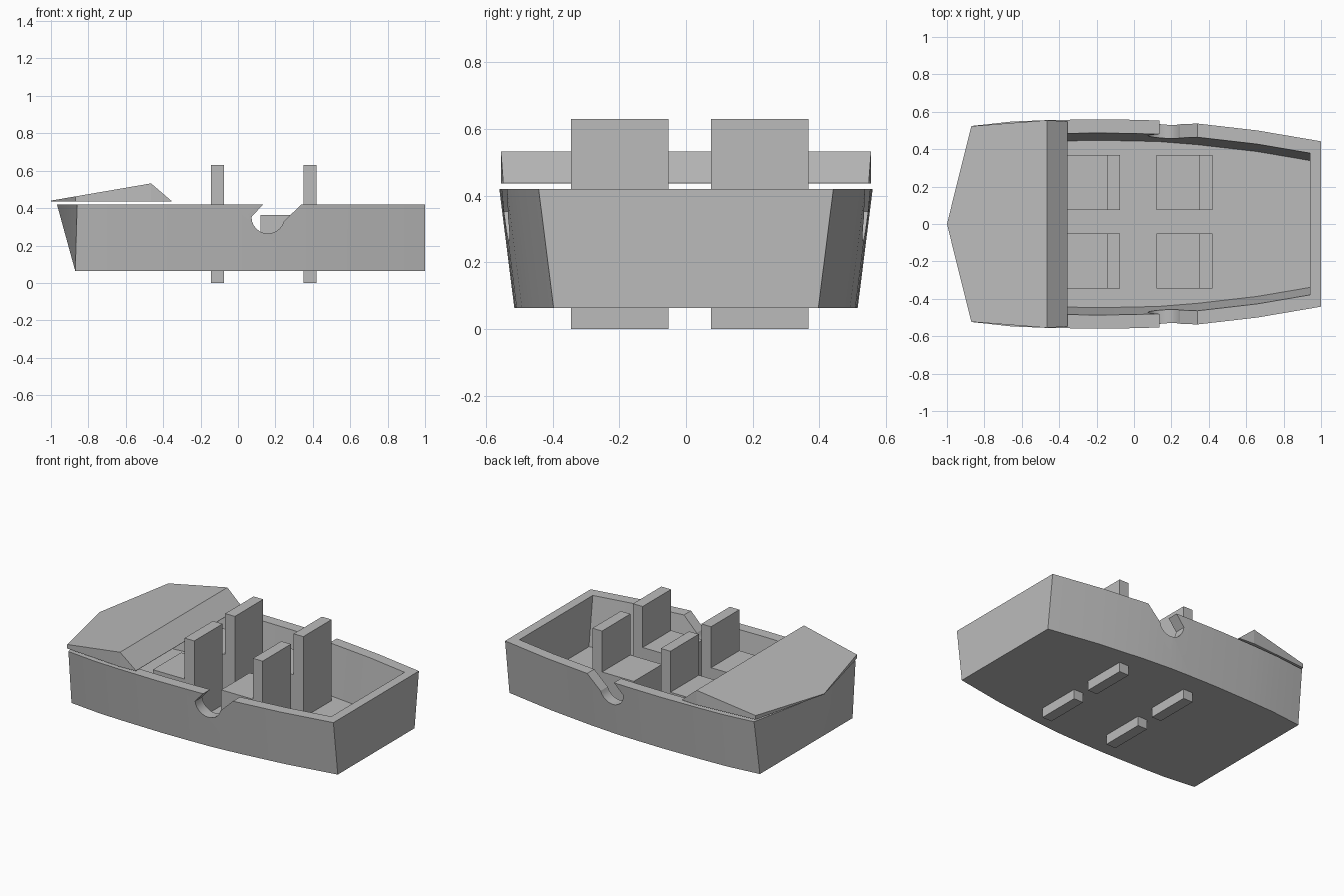
import bpy, bmesh, math

if "Cube" in bpy.data.objects:
    bpy.data.objects.remove(bpy.data.objects["Cube"])

GREY = (0.5, 0.5, 0.5, 1)
mat = bpy.data.materials.new("plain grey")
mat.use_nodes = True
mat.diffuse_color = GREY
mat.node_tree.nodes["Principled BSDF"].inputs["Base Color"].default_value = GREY


def loft(name, rings):
    """Closed solid through rings of matching 3D points."""
    bm = bmesh.new()
    loops = [[bm.verts.new(p) for p in ring] for ring in rings]
    for a, b in zip(loops, loops[1:]):
        for i in range(len(a)):
            j = (i + 1) % len(a)
            bm.faces.new((a[i], a[j], b[j], b[i]))
    bm.faces.new(loops[0])
    bm.faces.new(loops[-1])
    bmesh.ops.recalc_face_normals(bm, faces=bm.faces)
    mesh = bpy.data.meshes.new(name)
    bm.to_mesh(mesh)
    bm.free()
    mesh.materials.append(mat)
    ob = bpy.data.objects.new(name, mesh)
    bpy.context.collection.objects.link(ob)
    return ob


def box(name, x0, x1, y0, y1, z0, z1):
    outline = [(x0, y0), (x1, y0), (x1, y1), (x0, y1)]
    return loft(name, [[(x, y, z) for x, y in outline] for z in (z0, z1)])


# Half widths of the gunwale from bow to transom
STATIONS = [(-0.86, 0.525), (-0.65, 0.548), (-0.47, 0.555), (-0.2, 0.56),
            (0.0, 0.557), (0.14, 0.553), (0.34, 0.537), (0.66, 0.5), (1.0, 0.442)]


def half_width(x):
    for (xa, wa), (xb, wb) in zip(STATIONS, STATIONS[1:]):
        if x <= xb:
            return wa + (wb - wa) * (x - xa) / (xb - xa)
    return STATIONS[-1][1]


def hull_ring(bow, tip, stern, inset, z):
    xs = [bow] + [x for x, w in STATIONS[1:-1]] + [stern]
    side = [(x, half_width(x) - inset, z) for x in xs]
    return [(tip, 0, z)] + side + [(x, -y, z) for x, y, z in reversed(side)]


# Hull shell: flared sides, pointed gunwale, straight foot at the bow
hull = loft("hull", [
    hull_ring(-0.87, -0.87, 1.0, 0.045, 0.063),
    hull_ring(-0.86, -0.968, 1.0, 0, 0.42),
    hull_ring(-0.79, -0.88, 0.94, 0.073, 0.42),
    hull_ring(-0.79, -0.8, 0.94, 0.113, 0.1)])

# Hooked notch through both sides
cx, cz, r = 0.16, 0.352, 0.088
arc = [math.radians(180 + 15 * i) for i in range(12)]
notch = [(0.155, 0.44), (0.125, 0.41)] + [(cx + r * math.cos(a), cz + r * math.sin(a)) for a in arc]
notch += [(0.36, 0.44)]
cutter = loft("notch_cutter", [[(x, y, z) for x, z in notch] for y in (-0.8, 0.8)])
cutter.hide_render = True
cut = hull.modifiers.new("notch", "BOOLEAN")
cut.operation = "DIFFERENCE"
cut.solver = "EXACT"
cut.object = cutter
bpy.context.view_layer.objects.active = hull
hull.select_set(True)
bpy.ops.object.modifier_apply(modifier=cut.name)
bpy.data.objects.remove(cutter)
bpy.ops.object.shade_smooth_by_angle(angle=math.radians(20))

# Foredeck: pointed wedge rising to a cross ridge, then falling to the cockpit
BASE, RIDGE_X, RIDGE_Z, TIP_Z = 0.436, -0.465, 0.532, 0.44


def deck_height(x):
    if x <= RIDGE_X:
        return TIP_Z + (RIDGE_Z - TIP_Z) * (x + 1) / (RIDGE_X + 1)
    return BASE + 0.002


deck_side = [(-0.87, 0.523), (RIDGE_X, 0.555), (-0.355, 0.548)]
bm = bmesh.new()
low, high = {}, {}
points = [(-1.0, 0)] + deck_side + [(x, -y) for x, y in reversed(deck_side)]
for i, (x, y) in enumerate(points):
    low[i] = bm.verts.new((x, y, BASE))
    high[i] = bm.verts.new((x, y, deck_height(x)))
n = len(points)
for i in range(n):
    j = (i + 1) % n
    bm.faces.new((low[i], low[j], high[j], high[i]))
bm.faces.new([low[i] for i in range(n)])
bm.faces.new([high[i] for i in (0, 1, 2, 5, 6)])
bm.faces.new([high[i] for i in (2, 3, 4, 5)])
bmesh.ops.recalc_face_normals(bm, faces=bm.faces)
mesh = bpy.data.meshes.new("foredeck")
bm.to_mesh(mesh)
bm.free()
mesh.materials.append(mat)
bpy.context.collection.objects.link(bpy.data.objects.new("foredeck", mesh))

# Four seats, each with a tall back that passes through the floor
for row, back_x in (("front", -0.075), ("rear", 0.42)):
    for side, y0 in (("right", -0.345), ("left", 0.075)):
        y1 = y0 + 0.293
        box(f"{row}_{side}_seat", back_x - 0.3, back_x - 0.06, y0, y1, 0.09, 0.362)
        box(f"{row}_{side}_seat_back", back_x - 0.07, back_x, y0, y1, 0, 0.63)
